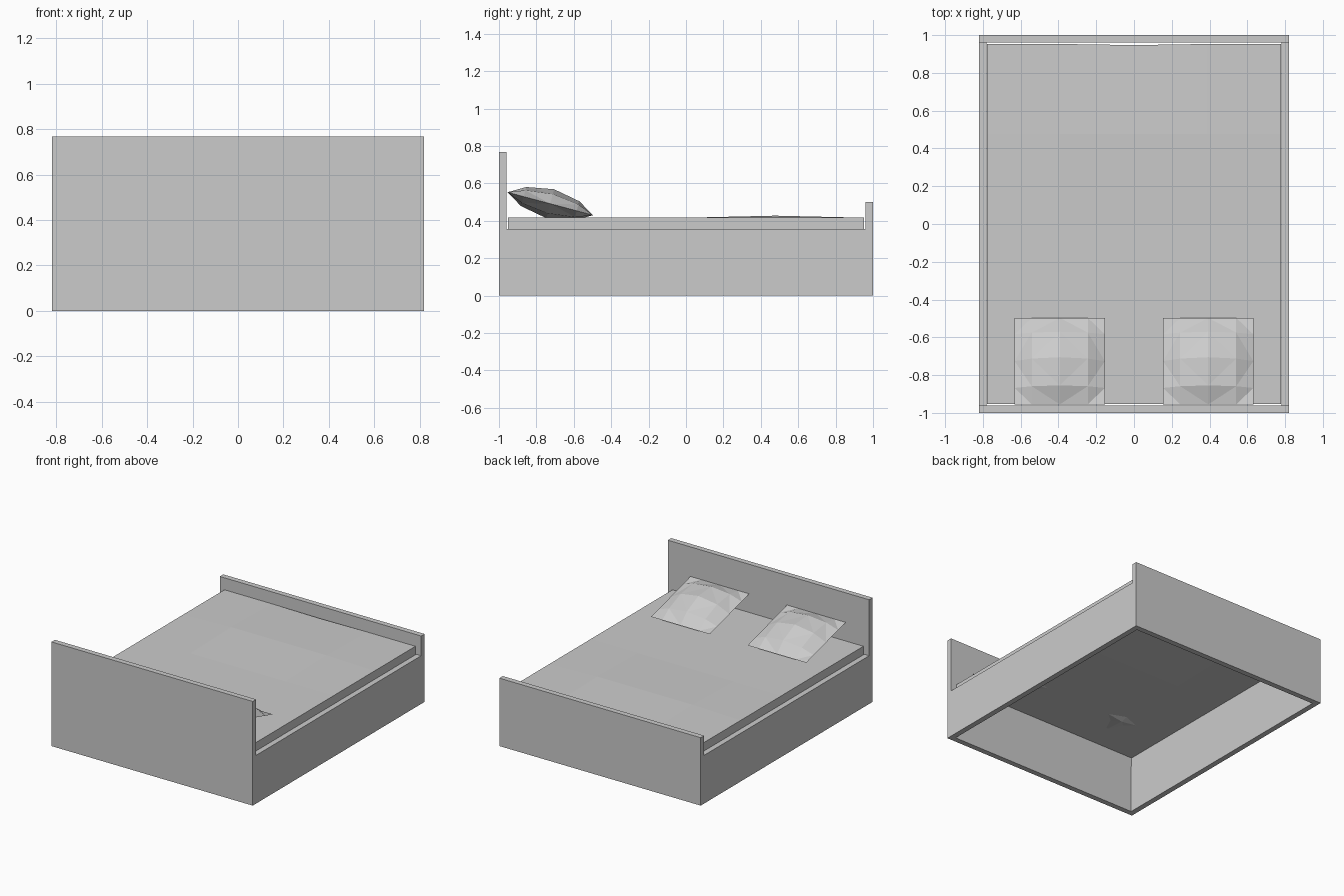
import bpy, bmesh, math
from mathutils import Matrix

if "Cube" in bpy.data.objects:
    bpy.data.objects.remove(bpy.data.objects["Cube"])


def make_object(name, bm):
    bmesh.ops.recalc_face_normals(bm, faces=bm.faces)
    mesh = bpy.data.meshes.new(name)
    bm.to_mesh(mesh)
    bm.free()
    ob = bpy.data.objects.new(name, mesh)
    bpy.context.collection.objects.link(ob)
    return ob


def box(name, x0, x1, y0, y1, z0, z1):
    bm = bmesh.new()
    bmesh.ops.create_cube(bm, size=1)
    for v in bm.verts:
        v.co = ((x0 + x1) / 2 + v.co.x * (x1 - x0),
                (y0 + y1) / 2 + v.co.y * (y1 - y0),
                (z0 + z1) / 2 + v.co.z * (z1 - z0))
    return make_object(name, bm)


# Bed frame: head and foot boards with two side rails
box("headboard", -0.82, 0.82, -1.0, -0.96, 0, 0.767)
box("footboard", -0.82, 0.82, 0.96, 1.0, 0, 0.5)
for side, name in ((-1, "left_rail"), (1, "right_rail")):
    xs = sorted((side * 0.78, side * 0.82))
    box(name, xs[0], xs[1], -0.96, 0.96, 0, 0.355)

# Mattress cover: thin sheet with a slight rise at the foot and a hanging skirt
bm = bmesh.new()
bmesh.ops.create_grid(bm, x_segments=4, y_segments=4, size=1)
skirt = bmesh.ops.extrude_edge_only(bm, edges=[e for e in bm.edges if e.is_boundary])
low = {g for g in skirt["geom"] if isinstance(g, bmesh.types.BMVert)}
for v in bm.verts:
    u, w = v.co.x, v.co.y
    rise = 0.011 if abs(w - 0.5) < 0.1 and abs(u) < 0.6 else 0.0
    sag = 0.006 if w > 0.9 and abs(u) < 0.1 else 0.0
    v.co = (u * 0.778, w * 0.953 - sag, 0.35 if v in low else 0.416 + rise)
make_object("mattress", bm)


# Pillow: faceted cushion leaning back on the headboard
def pillow(name, x):
    bm = bmesh.new()
    steps = {0: 0, 1: 0.62, 2: 1}
    for sign in (1, -1):
        made = bmesh.ops.create_grid(bm, x_segments=4, y_segments=4, size=1)["verts"]
        for v in made:
            u, w = (math.copysign(steps[round(abs(c) * 2)], c) for c in v.co.xy)
            h = 0.08 * ((1 - u * u) * (1 - w * w)) ** 0.85
            v.co = (u * 0.239, w * 0.237, sign * h)
    bmesh.ops.remove_doubles(bm, verts=bm.verts, dist=0.0005)
    bmesh.ops.triangulate(bm, faces=bm.faces)
    ob = make_object(name, bm)
    ob.matrix_world = (Matrix.Translation((x, -0.726, 0.491))
                       @ Matrix.Rotation(math.radians(-15), 4, "X"))


pillow("left_pillow", -0.393)
pillow("right_pillow", 0.393)
